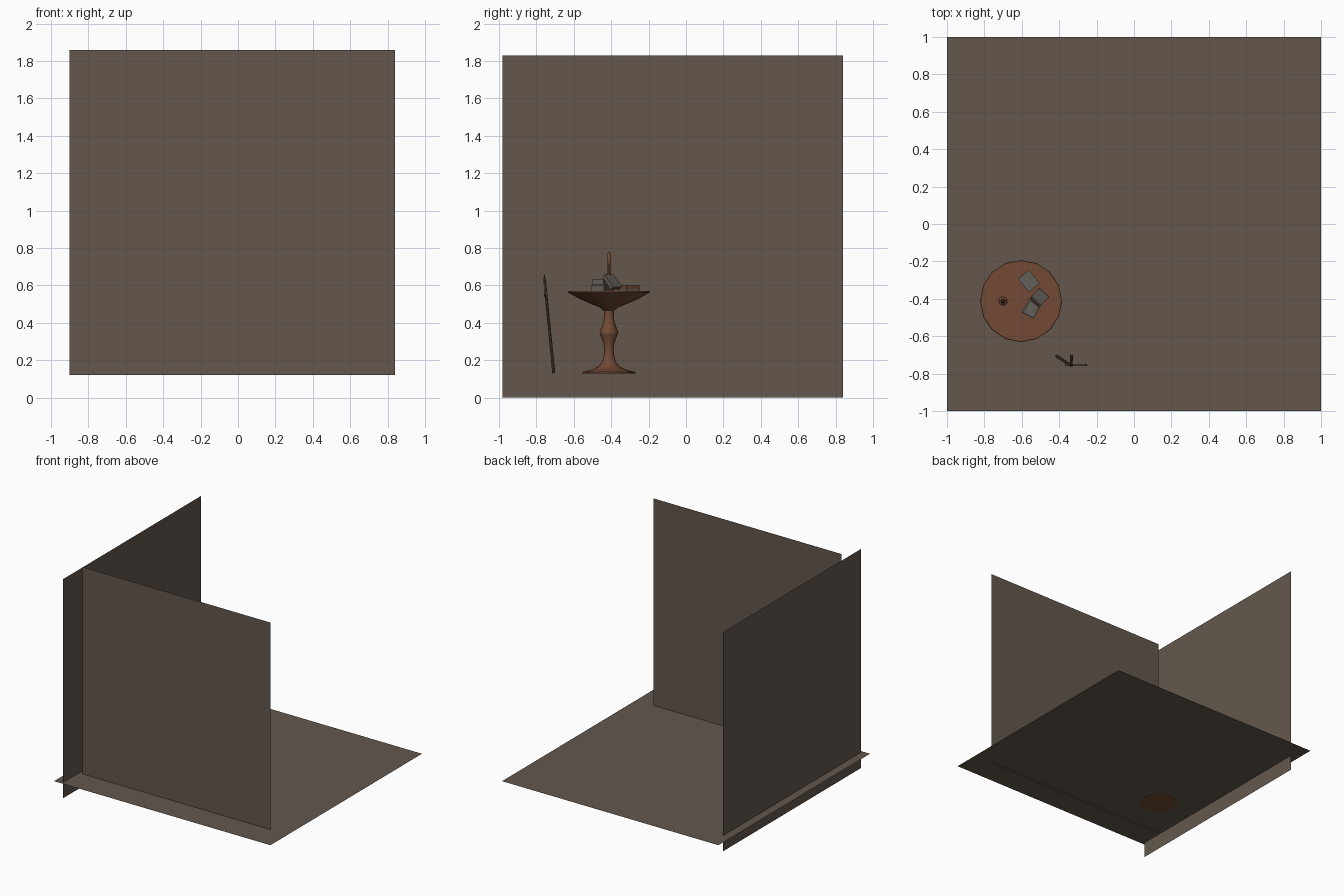
import bpy, bmesh, math
from mathutils import Matrix, Vector

if "Cube" in bpy.data.objects:
    bpy.data.objects.remove(bpy.data.objects["Cube"])


def mat(name, r, g, b):
    m = bpy.data.materials.new(name)
    m.diffuse_color = (r, g, b, 1)
    m.use_nodes = True
    m.node_tree.nodes["Principled BSDF"].inputs["Base Color"].default_value = m.diffuse_color
    return m


PLASTER = mat("grey_brown_wall", 0.125, 0.097, 0.076)
WOOD = mat("red_brown_wood", 0.17, 0.068, 0.036)
COVER = mat("grey_book_cover", 0.125, 0.112, 0.098)
METAL = mat("dark_grey_tool", 0.085, 0.068, 0.05)


def finish(name, bm, material, smooth=False):
    bmesh.ops.recalc_face_normals(bm, faces=bm.faces)
    me = bpy.data.meshes.new(name)
    bm.to_mesh(me)
    bm.free()
    me.materials.append(material)
    ob = bpy.data.objects.new(name, me)
    bpy.context.collection.objects.link(ob)
    if smooth:
        bpy.ops.object.select_all(action='DESELECT')
        ob.select_set(True)
        bpy.context.view_layer.objects.active = ob
        bpy.ops.object.shade_smooth_by_angle(angle=math.radians(40))
    return ob


def sheet(name, corners):
    bm = bmesh.new()
    bm.faces.new([bm.verts.new(c) for c in corners])
    return finish(name, bm, PLASTER)


def lathe(name, profile, center, sides, material):
    bm = bmesh.new()
    rings = []
    for r, z in profile:
        rings.append([bm.verts.new((center[0] + r * math.cos(2 * math.pi * i / sides),
                                    center[1] + r * math.sin(2 * math.pi * i / sides), z))
                      for i in range(sides)])
    for a, b in zip(rings, rings[1:]):
        for i in range(sides):
            j = (i + 1) % sides
            bm.faces.new((a[i], a[j], b[j], b[i]))
    bm.faces.new(rings[0])
    bm.faces.new(rings[-1])
    return finish(name, bm, material, True)


def box(name, size, matrix, material):
    bm = bmesh.new()
    bmesh.ops.create_cube(bm, size=1, matrix=matrix @ Matrix.Diagonal((*size, 1)))
    return finish(name, bm, material)


def rod(name, a, b, r1, r2, sides=8):
    a, b = Vector(a), Vector(b)
    d = b - a
    m = Matrix.Translation((a + b) / 2) @ d.to_track_quat('Z', 'Y').to_matrix().to_4x4()
    bm = bmesh.new()
    bmesh.ops.create_cone(bm, cap_ends=True, segments=sides, radius1=r1, radius2=r2,
                          depth=d.length, matrix=m)
    return finish(name, bm, METAL, True)


def book(name, center, size, turn, tilt=0):
    m = (Matrix.Translation(center) @ Matrix.Rotation(math.radians(turn), 4, 'Z')
         @ Matrix.Rotation(math.radians(tilt), 4, 'Y'))
    l, w, t = size
    for s, part in ((1, "top"), (-1, "bottom")):
        box(f"{name}_{part}_cover", (l, w, 0.006),
            m @ Matrix.Translation((0, 0, s * (t / 2 - 0.003))), COVER)
    box(f"{name}_spine", (l, 0.006, t - 0.012), m @ Matrix.Translation((0, 0.003 - w / 2, 0)), COVER)
    box(f"{name}_pages", (l - 0.006, w - 0.01, t - 0.012), m @ Matrix.Translation((0, 0.002, 0)), WOOD)


# Floor and two wall sheets
F = 0.131
sheet("floor", [(-1, -1, F), (1, -1, F), (1, 1, F), (-1, 1, F)])
sheet("front_wall", [(-0.9, -0.77, 0.12), (0.84, -0.77, 0.12), (0.84, -0.77, 1.86), (-0.9, -0.77, 1.86)])
sheet("side_wall", [(-0.93, -0.98, 0), (-0.93, 0.84, 0), (-0.93, 0.84, 1.83), (-0.93, -0.98, 1.83)])

# Round pedestal table
lathe("pedestal_table", [
    (0.142, 0.129), (0.142, 0.137), (0.09, 0.15), (0.055, 0.168), (0.037, 0.19), (0.028, 0.225),
    (0.025, 0.26), (0.03, 0.295), (0.046, 0.335), (0.05, 0.345), (0.046, 0.36), (0.031, 0.40),
    (0.026, 0.43), (0.028, 0.465), (0.05, 0.483), (0.10, 0.503), (0.16, 0.53), (0.205, 0.555),
    (0.219, 0.563), (0.217, 0.571)], (-0.604, -0.412), 16, WOOD)

# Candle on a small foot
lathe("candle", [(0.024, 0.57), (0.024, 0.58), (0.012, 0.59), (0.012, 0.65), (0.014, 0.655),
                 (0.009, 0.665), (0.009, 0.77), (0.004, 0.778)], (-0.70, -0.412), 8, WOOD)

# Books
book("flat_book", (-0.562, -0.305, 0.587), (0.092, 0.076, 0.032), -52)
book("lower_book", (-0.55, -0.455, 0.587), (0.08, 0.07, 0.032), 60)
book("upper_book", (-0.548, -0.457, 0.619), (0.072, 0.062, 0.03), 62)
book("leaning_book", (-0.507, -0.395, 0.619), (0.09, 0.072, 0.022), 48, 48)

# Tools leaning on the front wall
rod("slanted_shaft", (-0.412, -0.707, F), (-0.34, -0.755, 0.62), 0.008, 0.007)
rod("upright_shaft", (-0.335, -0.707, F), (-0.335, -0.755, 0.62), 0.008, 0.007)
rod("spear_tip", (-0.335, -0.755, 0.62), (-0.335, -0.758, 0.66), 0.008, 0.001)
bm = bmesh.new()
outline = [(-0.37, 0.57), (-0.33, 0.565), (-0.285, 0.54), (-0.255, 0.545),
           (-0.25, 0.58), (-0.255, 0.615), (-0.285, 0.62), (-0.33, 0.6), (-0.37, 0.595)]
face = bm.faces.new([bm.verts.new((x, -0.758, z)) for x, z in outline])
ext = bmesh.ops.extrude_face_region(bm, geom=[face])
bmesh.ops.translate(bm, vec=(0, 0.01, 0), verts=[v for v in ext["geom"] if isinstance(v, bmesh.types.BMVert)])
finish("axe_head", bm, METAL)
